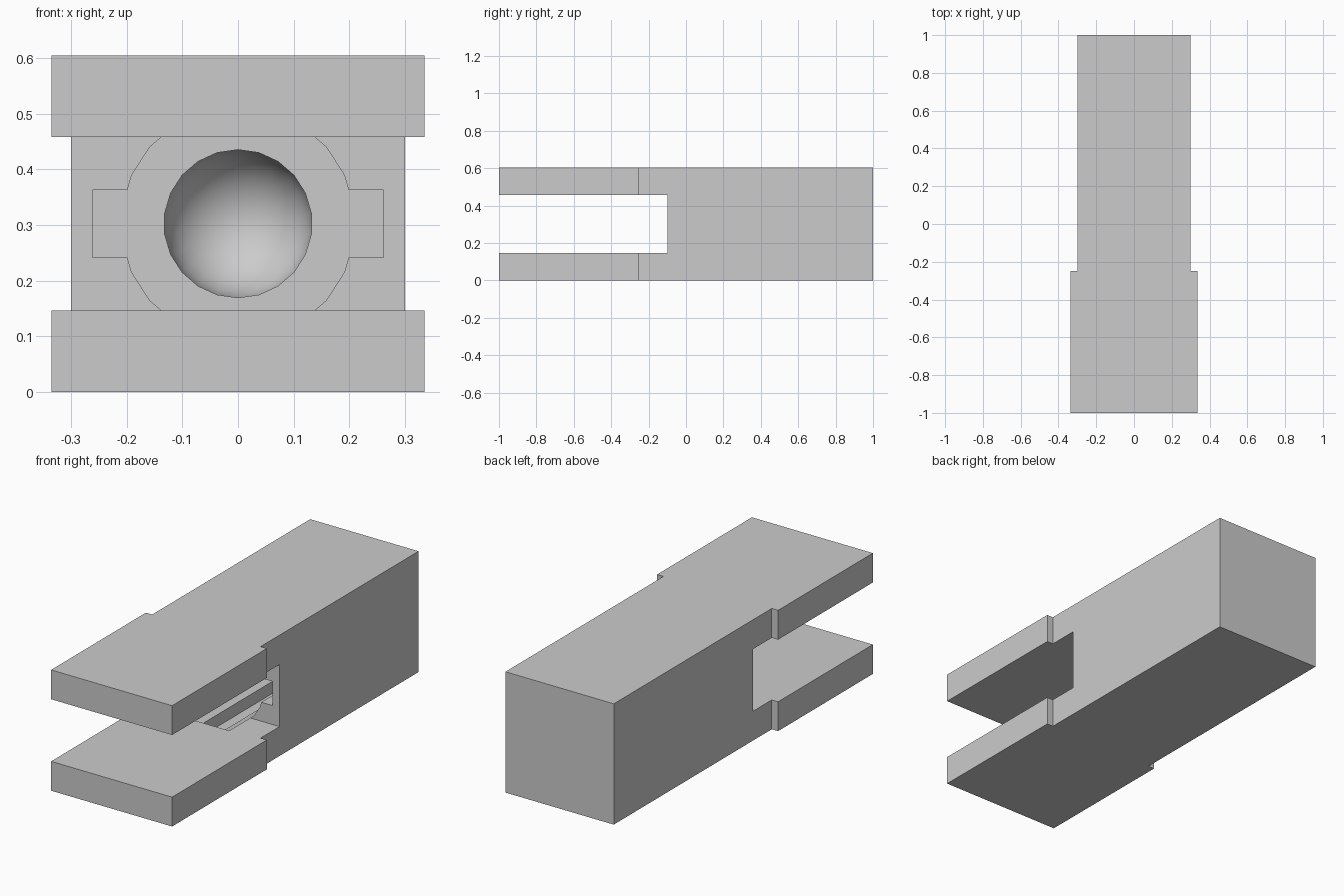
import bpy, bmesh, math
from mathutils import Vector

if "Cube" in bpy.data.objects:
    bpy.data.objects.remove(bpy.data.objects["Cube"])

HEIGHT, MID = 0.605, 0.3025
SIDES = 22

grey = bpy.data.materials.new("plain_grey")
grey.use_nodes = True
grey.diffuse_color = (0.6, 0.6, 0.6, 1)
grey.node_tree.nodes["Principled BSDF"].inputs["Base Color"].default_value = (0.6, 0.6, 0.6, 1)


def finish(name, bm):
    bmesh.ops.recalc_face_normals(bm, faces=bm.faces)
    mesh = bpy.data.meshes.new(name)
    bm.to_mesh(mesh)
    bm.free()
    mesh.materials.append(grey)
    obj = bpy.data.objects.new(name, mesh)
    bpy.context.collection.objects.link(obj)
    return obj


def prism(name, outline, z0, z1):
    bm = bmesh.new()
    face = bm.faces.new([bm.verts.new((x, y, z0)) for x, y in outline])
    geom = bmesh.ops.extrude_face_region(bm, geom=[face])["geom"]
    top = [v for v in geom if isinstance(v, bmesh.types.BMVert)]
    bmesh.ops.translate(bm, verts=top, vec=(0, 0, z1 - z0))
    return finish(name, bm)


def box(name, half_x, y0, y1, z0, z1):
    rect = [(-half_x, y0), (half_x, y0), (half_x, y1), (-half_x, y1)]
    return prism(name, rect, z0, z1)


def lathe(name, profile):
    """Revolve (radius, y) points about the long axis."""
    bm = bmesh.new()
    verts = [bm.verts.new((0, y, MID + r)) for r, y in profile]
    edges = [bm.edges.new(pair) for pair in zip(verts, verts[1:])]
    bmesh.ops.spin(bm, geom=verts + edges, cent=(0, 0, MID), axis=(0, 1, 0),
                   angle=math.tau, steps=SIDES)
    bmesh.ops.remove_doubles(bm, verts=bm.verts, dist=0.0001)
    return finish(name, bm)


# Block with wider jaws at the front
right_edge = [(0.335, -1), (0.335, -0.25), (0.3, -0.25), (0.3, 1)]
outline = right_edge + [(-x, y) for x, y in reversed(right_edge)]
body = prism("slotted_block", outline, 0, HEIGHT)

# Stepped round socket with a domed end
R, REACH, DOME_Y = 0.133, 0.6, 0.67
dome = [(R * math.cos(a), DOME_Y + R * math.sin(a))
        for a in (math.pi / 2 * i / 8 for i in range(8))]
socket = [(0, -0.267), (0.21, -0.267), (0.21, REACH), (R, REACH)]
cutters = [
    box("slot_cutter", 0.5, -1.2, -0.1, 0.147, 0.458),
    lathe("socket_cutter", socket + dome + [(0, DOME_Y + R)]),
    # Four lug grooves around the socket
    box("side_lug_cutter", 0.261, -0.267, REACH, MID - 0.0605, MID + 0.0605),
    box("upright_lug_cutter", 0.0605, -0.267, REACH, MID - 0.261, MID + 0.261),
]

bpy.context.view_layer.objects.active = body
body.select_set(True)
for cutter in cutters:
    mod = body.modifiers.new(cutter.name, "BOOLEAN")
    mod.operation = "DIFFERENCE"
    mod.solver = "EXACT"
    mod.object = cutter
    bpy.ops.object.modifier_apply(modifier=mod.name)
    bpy.data.objects.remove(cutter)

# Soften the dome while edges stay sharp
bpy.ops.object.shade_smooth_by_angle(angle=math.radians(30))
